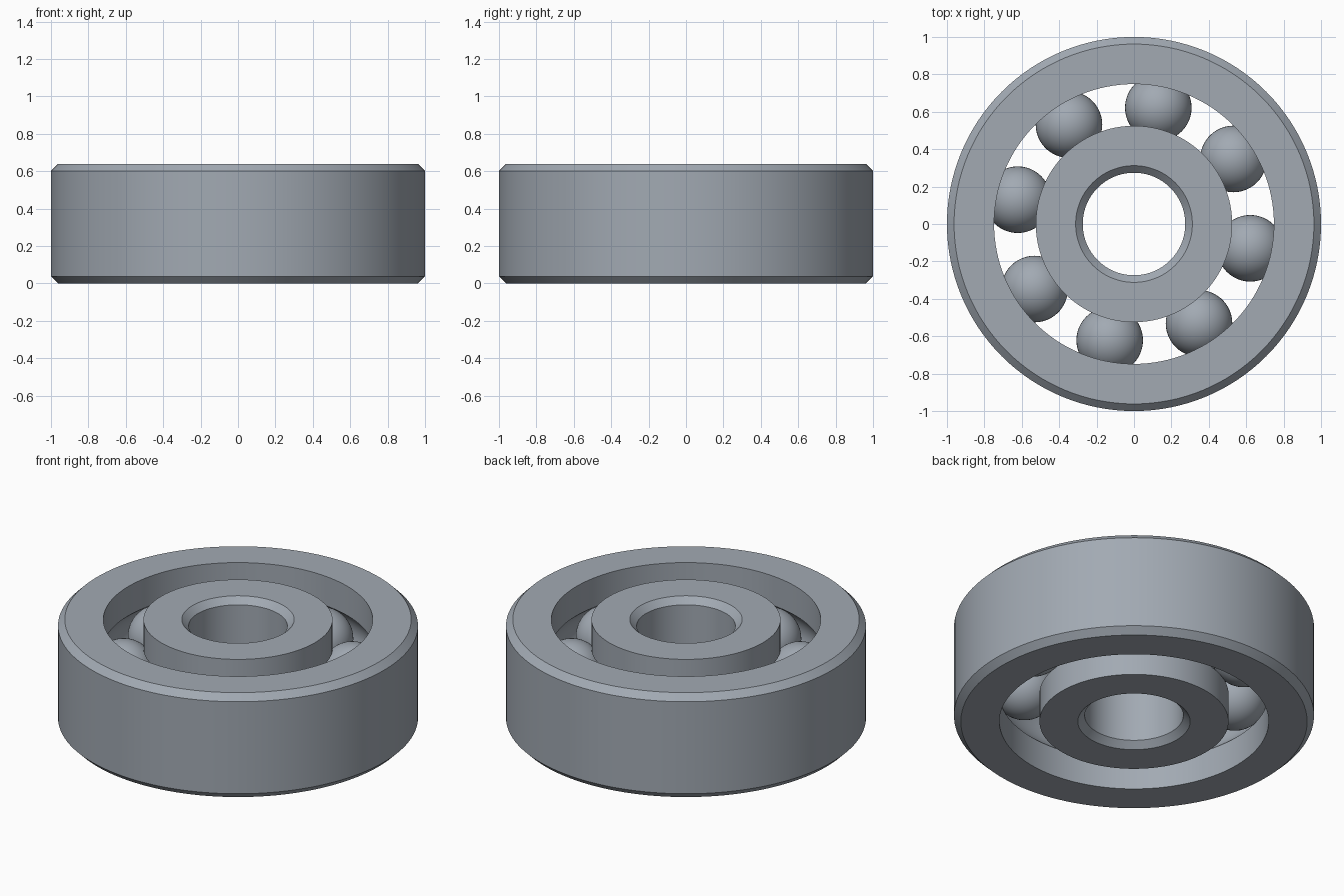
import bpy
import bmesh
from math import sin, cos, pi, radians, acos
from mathutils import Matrix, Vector

cube = bpy.data.objects.get("Cube")
if cube:
    bpy.data.objects.remove(cube)

HEIGHT = 0.64
MID = HEIGHT / 2
CHAMFER = 0.038
ORBIT = 0.635      # radius of the circle the balls sit on
BALL_R = 0.178
BALLS = 8
SEGMENTS = 128

steel = bpy.data.materials.new("brushed steel grey")
steel.use_nodes = True
colour = (0.36, 0.40, 0.45, 1)
steel.diffuse_color = colour
steel.node_tree.nodes["Principled BSDF"].inputs["Base Color"].default_value = colour


def finish(name, bm):
    """Turn a bmesh into a smooth object with sharp edges kept."""
    bmesh.ops.recalc_face_normals(bm, faces=bm.faces)
    mesh = bpy.data.meshes.new(name)
    bm.to_mesh(mesh)
    bm.free()
    mesh.materials.append(steel)
    mesh.shade_smooth()
    mesh.set_sharp_from_angle(angle=radians(30))
    obj = bpy.data.objects.new(name, mesh)
    bpy.context.collection.objects.link(obj)
    return obj


def lathe(name, profile):
    """Revolve a closed (radius, z) profile around the z axis."""
    bm = bmesh.new()
    rings = []
    for i in range(SEGMENTS):
        a = 2 * pi * i / SEGMENTS
        rings.append([bm.verts.new((r * cos(a), r * sin(a), z)) for r, z in profile])
    n = len(profile)
    for i in range(SEGMENTS):
        here, there = rings[i], rings[(i + 1) % SEGMENTS]
        for j in range(n):
            k = (j + 1) % n
            bm.faces.new((here[j], there[j], there[k], here[k]))
    return finish(name, bm)


def groove(wall, side, steps=16):
    """Ball track arc cut into a wall, from bottom to top."""
    r = BALL_R + 0.002
    half = acos(abs(wall - ORBIT) / r)
    angles = [half * (2 * i / steps - 1) for i in range(steps + 1)]
    return [(ORBIT + side * r * cos(a), MID + r * sin(a)) for a in angles]


def race(name, plain, chamfered, side):
    """Ring with a grooved wall on one side and chamfers on the other."""
    inset = chamfered - side * CHAMFER
    profile = [(plain, 0)] + groove(plain, side) + [
        (plain, HEIGHT), (inset, HEIGHT), (chamfered, HEIGHT - CHAMFER),
        (chamfered, CHAMFER), (inset, 0)]
    return lathe(name, profile)


# Rings
race("outer_ring", 0.748, 1.0, 1)
race("inner_ring", 0.525, 0.274, -1)

# Balls
for i in range(BALLS):
    a = radians(-11.8) + 2 * pi * i / BALLS
    bm = bmesh.new()
    bmesh.ops.create_uvsphere(
        bm, u_segments=48, v_segments=24, radius=BALL_R,
        matrix=Matrix.Translation(Vector((ORBIT * cos(a), ORBIT * sin(a), MID))))
    finish(f"ball_{i + 1}", bm)
